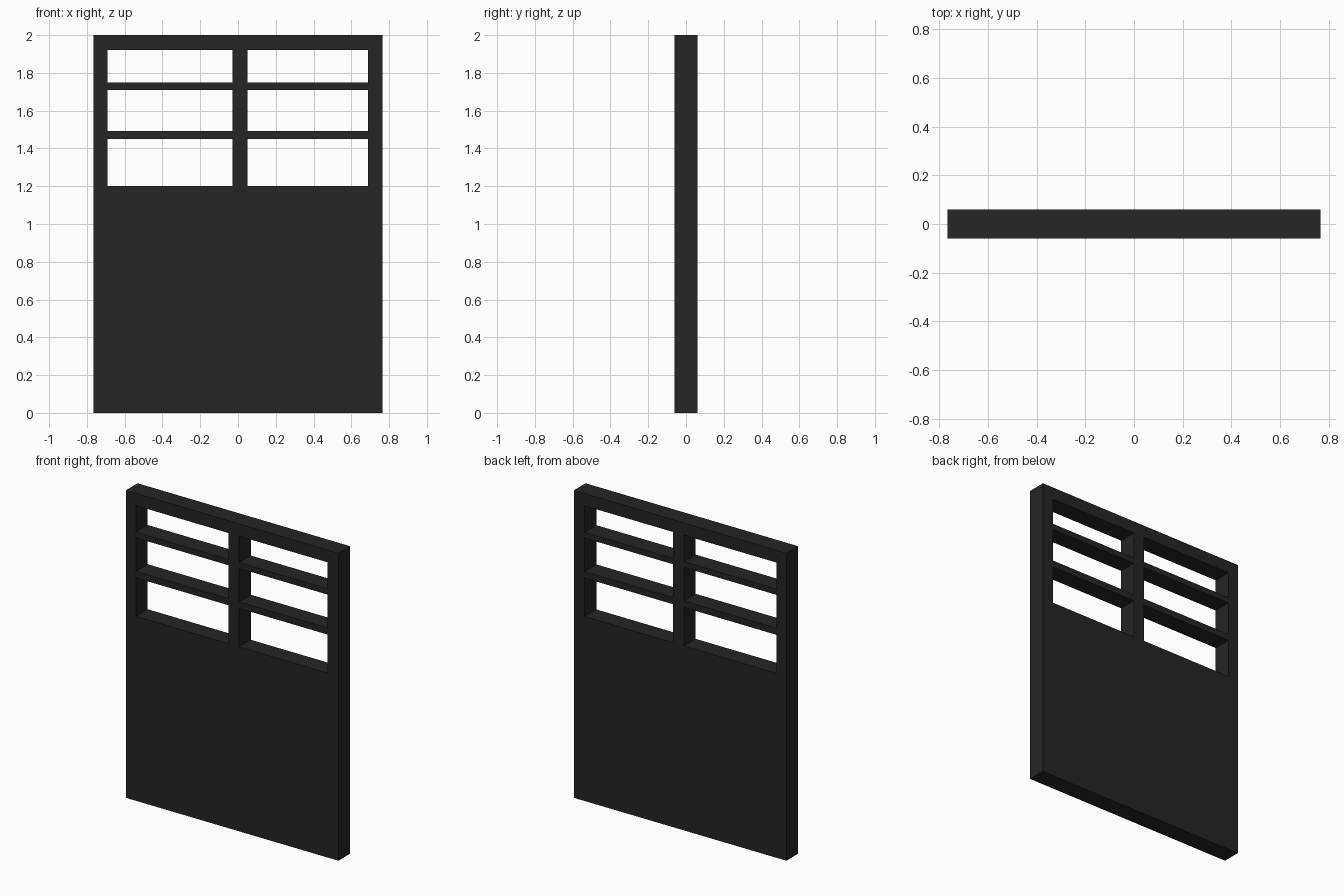
import bpy
import bmesh

if "Cube" in bpy.data.objects:
    bpy.data.objects.remove(bpy.data.objects["Cube"])

# Single dark colour
mat = bpy.data.materials.new("charcoal black")
mat.diffuse_color = (0.018, 0.018, 0.018, 1.0)
mat.use_nodes = True
mat.node_tree.nodes["Principled BSDF"].inputs["Base Color"].default_value = mat.diffuse_color

# Grid lines of the door: stiles and mullion in x, panel and rails in z
XS = [-0.765, -0.692, -0.028, 0.050, 0.687, 0.765]
ZS = [0.0, 1.20, 1.45, 1.493, 1.71, 1.748, 1.92, 2.0]
THICKNESS = 0.12

# Front outline: every grid cell is solid except the six window openings
bm = bmesh.new()
grid = [[bm.verts.new((x, 0, z)) for z in ZS] for x in XS]
for i in range(len(XS) - 1):
    for j in range(len(ZS) - 1):
        if i % 2 == 1 and j % 2 == 1:
            continue  # window opening
        bm.faces.new((grid[i][j], grid[i + 1][j], grid[i + 1][j + 1], grid[i][j + 1]))

mesh = bpy.data.meshes.new("door_panel")
bm.to_mesh(mesh)
bm.free()
mesh.materials.append(mat)
door = bpy.data.objects.new("door_panel", mesh)
bpy.context.collection.objects.link(door)

# Thickness, evenly to front and back
solid = door.modifiers.new("thickness", 'SOLIDIFY')
solid.thickness = THICKNESS
solid.offset = 0.0
